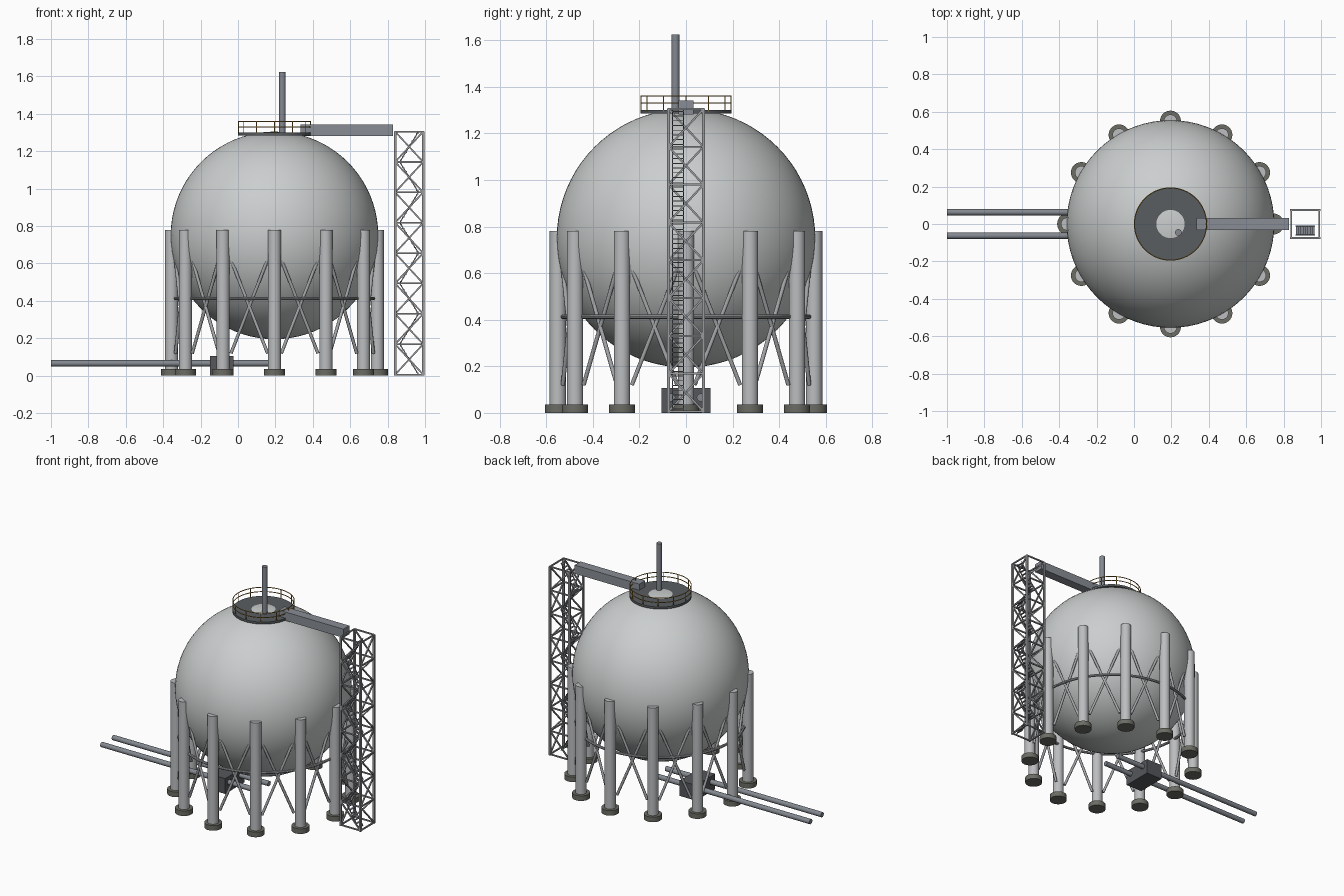
import bpy, bmesh, math
from mathutils import Vector, Matrix

if "Cube" in bpy.data.objects:
    bpy.data.objects.remove(bpy.data.objects["Cube"])

CX, CZ, R = 0.195, 0.75, 0.555        # tank centre and radius
LEG_R = 0.55                          # circle the legs stand on


def mat(name, r, g, b):
    m = bpy.data.materials.new(name)
    m.diffuse_color = (r, g, b, 1)
    m.use_nodes = True
    m.node_tree.nodes["Principled BSDF"].inputs["Base Color"].default_value = m.diffuse_color
    return m


TANK = mat("tank_grey", 0.60, 0.62, 0.62)
LEG = mat("leg_grey", 0.50, 0.51, 0.52)
BRACE = mat("brace_grey", 0.36, 0.37, 0.38)
FOOT = mat("concrete", 0.15, 0.15, 0.13)
DECK = mat("deck_dark_grey", 0.10, 0.11, 0.12)
PIPE = mat("pipe_grey", 0.23, 0.25, 0.28)
BRIDGE = mat("walkway_grey", 0.25, 0.27, 0.30)
TOWER = mat("tower_grey", 0.32, 0.33, 0.34)
RAIL = mat("rail_ochre", 0.45, 0.26, 0.05)
PUMP = mat("pump_dark_grey", 0.09, 0.095, 0.105)


def finish(bm, name, material, smooth=True):
    me = bpy.data.meshes.new(name)
    bm.to_mesh(me)
    bm.free()
    me.materials.append(material)
    ob = bpy.data.objects.new(name, me)
    bpy.context.collection.objects.link(ob)
    if smooth:
        bpy.ops.object.select_all(action='DESELECT')
        ob.select_set(True)
        bpy.context.view_layer.objects.active = ob
        bpy.ops.object.shade_smooth_by_angle(angle=math.radians(40))
    return ob


def rod(bm, a, b, r, n=16):
    a, b = Vector(a), Vector(b)
    d = b - a
    m = Matrix.Translation((a + b) / 2) @ d.to_track_quat('Z', 'Y').to_matrix().to_4x4()
    if n == 4:
        m = m @ Matrix.Rotation(math.pi / 4, 4, 'Z')
    bmesh.ops.create_cone(bm, cap_ends=True, segments=n, radius1=r, radius2=r,
                          depth=d.length, matrix=m)


def box(bm, lo, hi):
    lo, hi = Vector(lo), Vector(hi)
    m = Matrix.Translation((lo + hi) / 2) @ Matrix.Diagonal((*(hi - lo), 1))
    bmesh.ops.create_cube(bm, size=1, matrix=m)


def torus(bm, R0, r, z, n=72, k=8):
    rings = []
    for i in range(n):
        a = 2 * math.pi * i / n
        rings.append([bm.verts.new((CX + (R0 + r * math.cos(t)) * math.cos(a),
                                    (R0 + r * math.cos(t)) * math.sin(a), z + r * math.sin(t)))
                      for t in (2 * math.pi * j / k for j in range(k))])
    for i in range(n):
        p, q = rings[i], rings[(i + 1) % n]
        for j in range(k):
            bm.faces.new((p[j], q[j], q[(j + 1) % k], p[(j + 1) % k]))


def polar(deg, r, z):
    a = math.radians(deg)
    return (CX + r * math.cos(a), r * math.sin(a), z)


# Spherical tank
bm = bmesh.new()
bmesh.ops.create_uvsphere(bm, u_segments=72, v_segments=40, radius=R,
                          matrix=Matrix.Translation((CX, 0, CZ)))
finish(bm, "tank_sphere", TANK)

# Legs, footings and cross bracing
legs, feet, braces = bmesh.new(), bmesh.new(), bmesh.new()
for d in range(0, 360, 30):
    rod(legs, polar(d, LEG_R, 0.01), polar(d, LEG_R, 0.78), 0.035, 28)
    rod(feet, polar(d, LEG_R, 0), polar(d, LEG_R, 0.035), 0.056, 28)
    for lo, hi in ((4, 26), (26, 4)):
        rod(braces, polar(d + lo, 0.53, 0.12), polar(d + hi, 0.53, 0.62), 0.009, 10)
torus(braces, 0.53, 0.009, 0.413)
finish(legs, "support_legs", LEG)
finish(feet, "leg_footings", FOOT)
finish(braces, "leg_braces", BRACE)

# Top deck with railing
bm = bmesh.new()
rod(bm, (CX, 0, 1.285), (CX, 0, 1.2995), 0.195, 64)
finish(bm, "top_deck", DECK)
bm = bmesh.new()
for z in (1.33, 1.36):
    torus(bm, 0.193, 0.0028, z, 64, 6)
for d in range(0, 360, 30):
    rod(bm, polar(d, 0.193, 1.295), polar(d, 0.193, 1.36), 0.0028, 6)
finish(bm, "deck_railing", RAIL)

# Vent mast
bm = bmesh.new()
rod(bm, (0.237, -0.045, 1.27), (0.237, -0.045, 1.625), 0.0175, 24)
finish(bm, "vent_mast", PIPE)

# Walkway from tower to deck
bm = bmesh.new()
box(bm, (0.335, -0.032, 1.282), (0.83, 0.032, 1.342))
finish(bm, "walkway", BRIDGE, False)

# Lattice stair tower
TX, H, TOP, N = 0.915, 0.075, 1.305, 8
corners = [(TX - H, -H), (TX + H, -H), (TX + H, H), (TX - H, H)]
step = (TOP - 0.006) / N
bm = bmesh.new()
for x, y in corners:
    rod(bm, (x, y, 0), (x, y, TOP), 0.009, 4)
for i in range(4):
    a, b = corners[i], corners[(i + 1) % 4]
    for k in range(N + 1):
        z = 0.006 + k * step
        rod(bm, (*a, z), (*b, z), 0.006, 4)
        if k < N:
            p, q = (a, b) if k % 2 else (b, a)
            rod(bm, (*p, z), (*q, z + step), 0.006, 4)
finish(bm, "stair_tower_frame", TOWER, False)

# Zigzag stair flights inside the tower
bm = bmesh.new()
for k in range(N):
    s = 1 if k % 2 else -1
    z = 0.006 + k * step
    for y in (-0.058, -0.011):
        rod(bm, (TX - s * 0.05, y, z), (TX + s * 0.05, y, z + step), 0.004, 4)
    for j in range(8):
        t = (j + 0.5) / 8
        x, zz = TX + s * 0.1 * (t - 0.5), z + step * t
        box(bm, (x - 0.006, -0.058, zz - 0.002), (x + 0.006, -0.011, zz + 0.002))
finish(bm, "stair_flights", PIPE, False)

# Ground pipes and pump housing
bm = bmesh.new()
for y in (-0.063, 0.063):
    rod(bm, (-1, y, 0.066), (0.195, y, 0.066), 0.017, 24)
finish(bm, "ground_pipes", PIPE)
bm = bmesh.new()
box(bm, (-0.15, -0.105, 0), (-0.025, 0.105, 0.106))
finish(bm, "pump_housing", PUMP, False)
